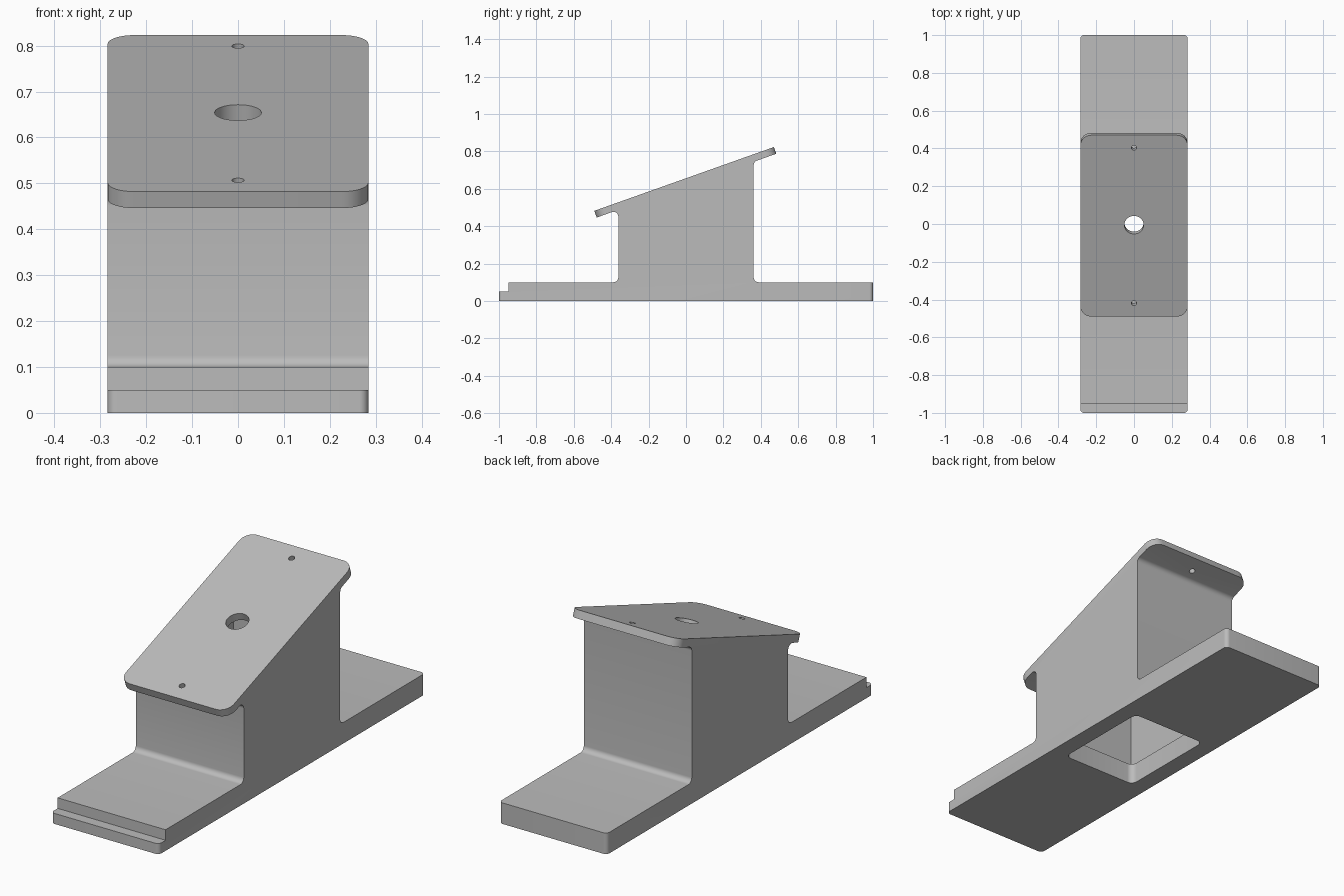
import bpy, bmesh, math
from mathutils import Vector, Matrix

if "Cube" in bpy.data.objects:
    bpy.data.objects.remove(bpy.data.objects["Cube"], do_unlink=True)

HALF_W = 0.284                        # half width of the whole stand
COL = 0.362                           # half depth of the column
TILT = math.atan2(0.341, 0.96)        # slope of the mounting plate
PLATE_T = 0.038
ALONG = Vector((math.cos(TILT), math.sin(TILT)))
DOWN = Vector((math.sin(TILT), -math.cos(TILT))) * PLATE_T

# Single grey material
grey = bpy.data.materials.new("plain grey")
grey.use_nodes = True
grey.diffuse_color = (0.5, 0.5, 0.5, 1)
grey.node_tree.nodes["Principled BSDF"].inputs["Base Color"].default_value = (0.5, 0.5, 0.5, 1)


def fillet(points, steps=8):
    """Round each (point, radius) corner of a closed outline."""
    out = []
    for i, (p, r) in enumerate(points):
        if not r:
            out.append(p)
            continue
        a = (points[i - 1][0] - p).normalized()
        b = (points[(i + 1) % len(points)][0] - p).normalized()
        half = a.angle(b) / 2
        centre = p + (a + b).normalized() * (r / math.sin(half))
        start = p + a * (r / math.tan(half)) - centre
        end = p + b * (r / math.tan(half)) - centre
        sweep = math.pi - 2 * half
        for k in range(steps + 1):
            t = k / steps
            mix = start * math.sin((1 - t) * sweep) + end * math.sin(t * sweep)
            out.append(centre + mix / math.sin(sweep))
    return out


def extrude(name, outline, place, vector, round_edges=None):
    """Extrude an outline, placed in space by a function, into a solid."""
    bm = bmesh.new()
    face = bm.faces.new([bm.verts.new(place(p)) for p in outline])
    new = bmesh.ops.extrude_face_region(bm, geom=[face])["geom"]
    bmesh.ops.translate(bm, vec=vector, verts=[v for v in new if isinstance(v, bmesh.types.BMVert)])
    for start, end, radius in round_edges or []:
        picked = [e for e in bm.edges
                  if abs(e.verts[0].co.x - e.verts[1].co.x) < 1e-4
                  and all(min((v.co.yz - q).length for q in (start, end)) < 1e-3 for v in e.verts)]
        bmesh.ops.bevel(bm, geom=picked, offset=radius, segments=8, profile=0.5, affect='EDGES')
    bmesh.ops.recalc_face_normals(bm, faces=bm.faces)
    mesh = bpy.data.meshes.new(name)
    bm.to_mesh(mesh)
    bm.free()
    mesh.materials.append(grey)
    obj = bpy.data.objects.new(name, mesh)
    bpy.context.collection.objects.link(obj)
    return obj


def cut(target, cutter):
    mod = target.modifiers.new("cut", 'BOOLEAN')
    mod.operation, mod.solver, mod.object = 'DIFFERENCE', 'EXACT', cutter
    bpy.ops.object.modifier_apply(modifier=mod.name)
    bpy.data.objects.remove(cutter, do_unlink=True)


def side(x):
    return lambda p: (x, p.x, p.y)


# Side outline: base with front step, column and tilted plate
low = Vector((-0.49, 0.482))
high = low + ALONG * (0.96 / math.cos(TILT))


def under(y, depth=PLATE_T):
    """Point below the plate's top surface at a given y."""
    return Vector((y, low.y + (y - low.x) * math.tan(TILT) - depth / math.cos(TILT)))


V = Vector
outline = fillet([
    (V((-1, 0)), 0), (V((1, 0)), 0), (V((1, 0.1)), 0),
    (V((COL, 0.1)), 0.025), (under(COL), 0.025), (high + DOWN, 0), (high, 0),
    (low, 0), (low + DOWN, 0), (under(-COL), 0.025), (V((-COL, 0.1)), 0.025),
    (V((-0.95, 0.1)), 0), (V((-0.95, 0.05)), 0), (V((-1, 0.05)), 0)])
stand = extrude("stand", outline, side(-HALF_W), (2 * HALF_W, 0, 0), [
    (low, low + DOWN, 0.058), (high, high + DOWN, 0.058),
    (V((1, 0)), V((1, 0.1)), 0.02), (V((-1, 0)), V((-1, 0.05)), 0.02)])
bpy.context.view_layer.objects.active = stand
stand.select_set(True)

# Hollow chamber inside the column, sloped under the plate
room = [V((-0.3, 0.1)), V((0.3, 0.1)), under(0.3), under(-0.3)]
cut(stand, extrude("chamber_cutter", room, side(-0.235), (0.47, 0, 0)))

# Rounded opening through the base
opening = fillet([(V((sx * 0.2, sy * 0.25)), 0.03)
                  for sx, sy in ((-1, -1), (1, -1), (1, 1), (-1, 1))])
cut(stand, extrude("opening_cutter", opening, lambda p: (p.x, p.y, -0.05), (0, 0, 0.18)))

# Cable hole and two screw holes, square to the plate
for y, radius in ((-0.005, 0.051), (-0.42, 0.0135), (0.403, 0.0135)):
    ring = [V((math.cos(a), math.sin(a))) * radius
            for a in (math.tau * k / 40 for k in range(40))]
    turn = Matrix.Rotation(TILT, 3, 'X')
    spot = Vector((0, *under(y, 0)))
    cut(stand, extrude("hole_cutter", ring,
                       lambda p: spot + turn @ Vector((p.x, p.y, -0.06)),
                       turn @ Vector((0, 0, 0.1))))

bpy.ops.object.shade_smooth_by_angle(angle=math.radians(30))
